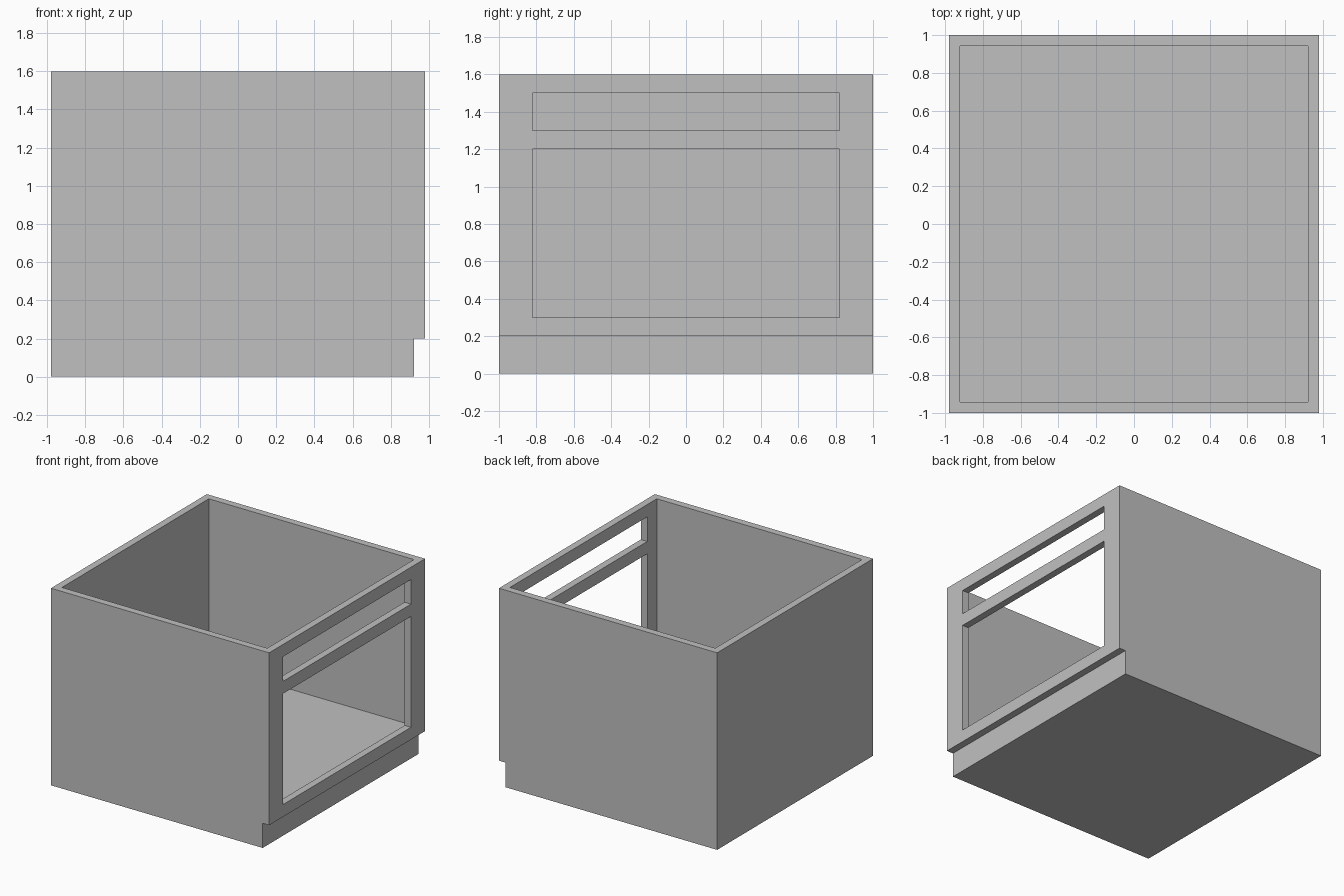
import bpy
from mathutils import Vector

default = bpy.data.objects.get("Cube")
if default:
    bpy.data.objects.remove(default, do_unlink=True)

# Main dimensions
HALF_X, HALF_Y, HEIGHT = 0.98, 1.0, 1.6
PANEL = 0.058
KICK_HEIGHT = 0.2
FLOOR_TOP = 0.25

# Plain grey finish
grey = bpy.data.materials.new("plain_grey")
grey.use_nodes = True
colour = (0.53, 0.53, 0.53, 1)
grey.diffuse_color = colour
grey.node_tree.nodes["Principled BSDF"].inputs["Base Color"].default_value = colour


def box(name, low, high):
    """Axis-aligned box between two opposite corners."""
    low, high = Vector(low), Vector(high)
    bpy.ops.mesh.primitive_cube_add(size=1)
    obj = bpy.context.object
    obj.name = name
    for v in obj.data.vertices:
        v.co = (low + high) / 2 + v.co * (high - low)
    obj.data.materials.append(grey)
    return obj


def cut(target, name, low, high):
    """Subtract a hidden box from the target."""
    cutter = box(name, low, high)
    cutter.hide_render = True
    mod = target.modifiers.new(name, "BOOLEAN")
    mod.operation = "DIFFERENCE"
    mod.solver = "EXACT"
    mod.object = cutter
    bpy.context.view_layer.objects.active = target
    bpy.ops.object.modifier_apply(modifier=mod.name)
    bpy.data.objects.remove(cutter, do_unlink=True)


# Cabinet body, open at the top
cabinet = box("cabinet_body", (-HALF_X, -HALF_Y, 0), (HALF_X, HALF_Y, HEIGHT))
cut(cabinet, "interior_cutter",
    (PANEL - HALF_X, PANEL - HALF_Y, FLOOR_TOP),
    (HALF_X - PANEL, HALF_Y - PANEL, HEIGHT + 1))

# Recessed toe kick
cut(cabinet, "toe_kick_cutter",
    (HALF_X - PANEL, -2, -1), (2, 2, KICK_HEIGHT))

# Door and drawer openings in the face frame
for name, bottom, top in (("door_cutter", 0.3, 1.2), ("drawer_cutter", 1.3, 1.5)):
    cut(cabinet, name, (0.5, -0.82, bottom), (2, 0.82, top))
